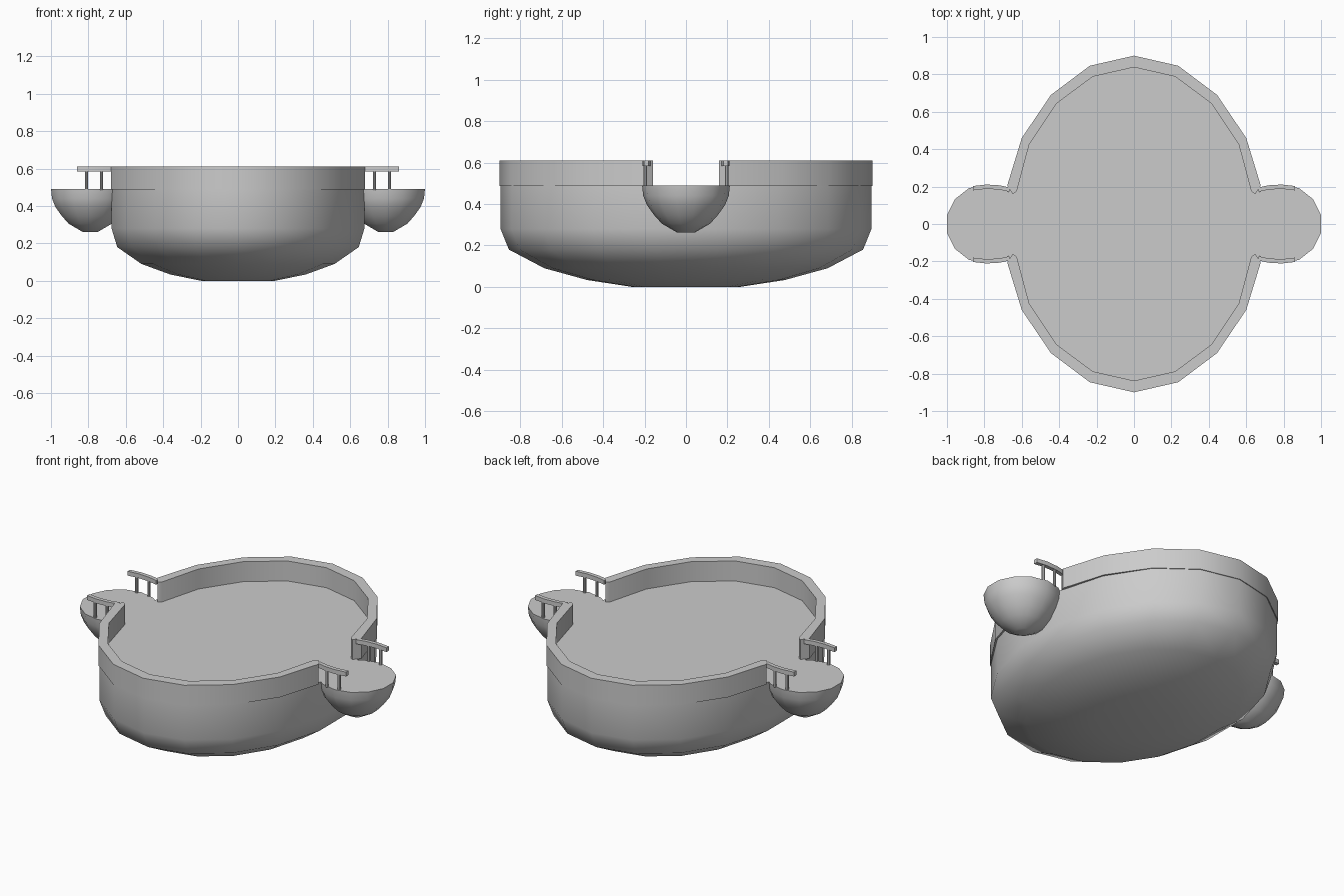
import bpy, bmesh
from math import sin, cos, pi, radians

cube = bpy.data.objects.get("Cube")
if cube:
    bpy.data.objects.remove(cube, do_unlink=True)

grey = bpy.data.materials.new("plain_grey")
grey.use_nodes = True
colour = (0.6, 0.6, 0.6, 1)
grey.diffuse_color = colour
grey.node_tree.nodes["Principled BSDF"].inputs["Base Color"].default_value = colour

DECK, RIM = 0.49, 0.61


def finish(name, bm):
    """Turn a bmesh into a shaded object."""
    bmesh.ops.recalc_face_normals(bm, faces=bm.faces)
    mesh = bpy.data.meshes.new(name)
    bm.to_mesh(mesh)
    bm.free()
    mesh.materials.append(grey)
    ob = bpy.data.objects.new(name, mesh)
    bpy.context.collection.objects.link(ob)
    bpy.ops.object.select_all(action="DESELECT")
    ob.select_set(True)
    bpy.context.view_layer.objects.active = ob
    bpy.ops.object.shade_smooth_by_angle(angle=radians(42))
    return ob


def bowl(name, outline, profile, cx=0):
    """Loft a closed outline through (scale, height) rings and cap both ends."""
    bm = bmesh.new()
    rings = [[bm.verts.new((cx + x * s, y * s, z)) for x, y in outline]
             for s, z in profile]
    n = len(outline)
    for low, high in zip(rings, rings[1:]):
        for i in range(n):
            j = (i + 1) % n
            bm.faces.new((low[i], low[j], high[j], high[i]))
    bm.faces.new(rings[0])
    bm.faces.new(rings[-1])
    return finish(name, bm)


def prism(name, outline, bottom, top):
    return bowl(name, outline, [(1, bottom), (1, top)])


def ellipse(rx, ry, sides, start=0):
    angles = [start + 2 * pi * i / sides for i in range(sides)]
    return [(rx * sin(a), ry * cos(a)) for a in angles]


# Hull with a flat deck
hull_profile = [(0.29, 0), (0.53, 0.033), (0.76, 0.09), (0.95, 0.18),
                (0.995, 0.28), (0.995, DECK)]
bowl("hull", ellipse(0.69, 0.9, 18), hull_profile)

# Raised walls, open at both sides
outer = [(0, 0.9), (0.236, 0.846), (0.444, 0.69), (0.6, 0.46), (0.678, 0.205)]
inner = [(0.648, 0.16), (0.627, 0.175), (0.56, 0.425), (0.413, 0.645),
         (0.22, 0.788), (0, 0.838)]
half = outer + inner
wall = half + [(-x, y) for x, y in reversed(half[1:-1])]
for name, side in (("back_wall", 1), ("front_wall", -1)):
    prism(name, [(x, y * side) for x, y in wall], DECK - 0.002, RIM)

# Side balconies with two curved handrails each
pod_profile = [(0.2, 0.262), (0.55, 0.305), (0.72, 0.345), (0.89, 0.395),
               (0.975, 0.44), (1, DECK)]
rail_path = [(0.665, 0.195), (0.72, 0.207), (0.79, 0.211), (0.86, 0.203)]
rail = rail_path + [(x, y - 0.023) for x, y in reversed(rail_path)]
for label, sx in (("left", 1), ("right", -1)):
    pod = ellipse(0.215, 0.212, 14, pi / 14 + pi / 2)
    bowl(label + "_balcony", pod, pod_profile, 0.79 * sx)
    for end, sy in (("back", 1), ("front", -1)):
        prism(f"{label}_{end}_handrail",
              [(x * sx, y * sy) for x, y in rail], RIM - 0.026, RIM)
        for i, px in enumerate((0.73, 0.81)):
            post = [(px * sx + x, 0.197 * sy + y)
                    for x, y in ellipse(0.009, 0.009, 8)]
            prism(f"{label}_{end}_post_{i + 1}", post, DECK - 0.005, RIM - 0.02)
